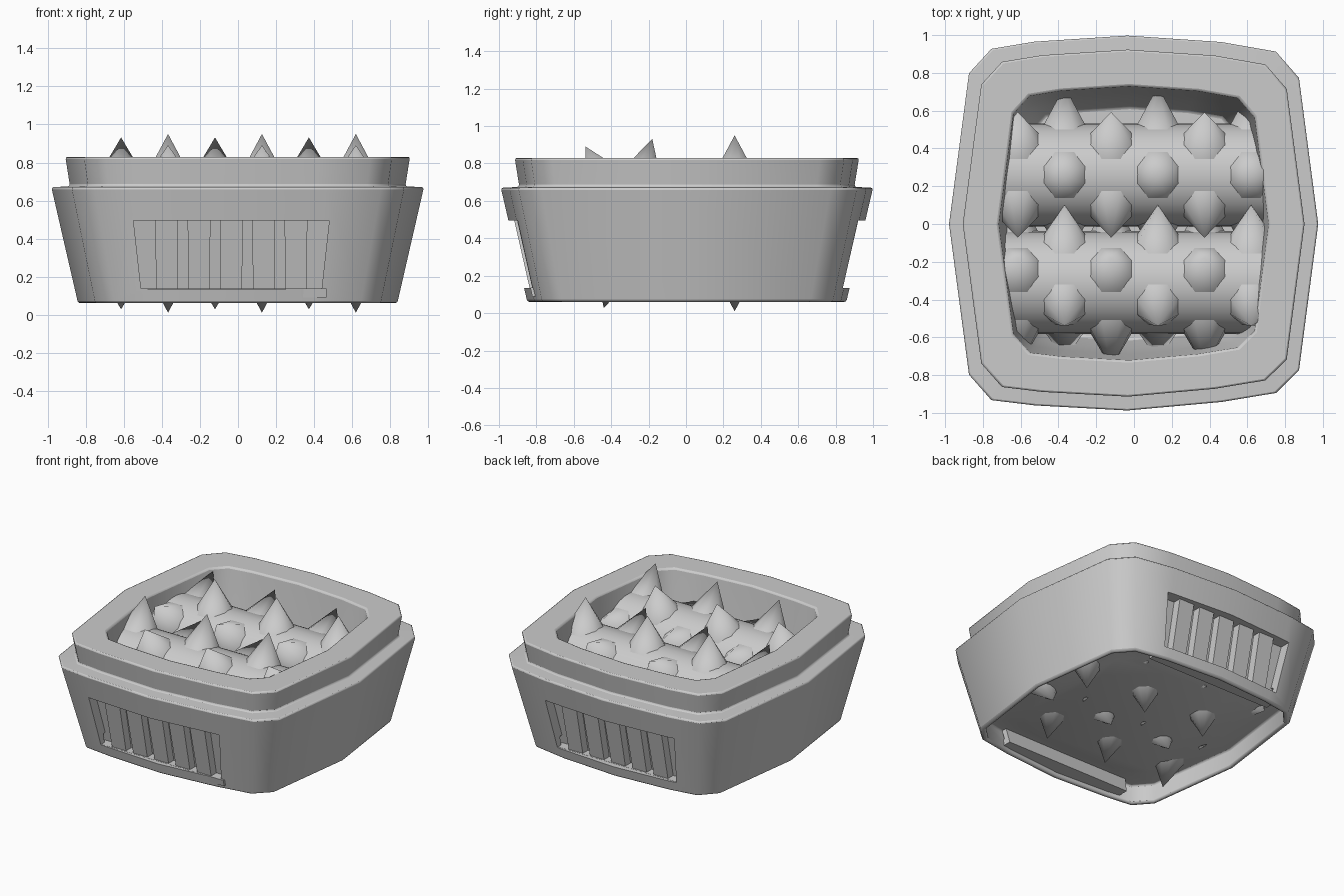
import bpy, bmesh
from math import radians
from mathutils import Matrix

if "Cube" in bpy.data.objects:
    bpy.data.objects.remove(bpy.data.objects["Cube"])

# Top outline of the housing: slightly bulged sides with cut corners
OUTLINE = [(-.035, 1.0), (-.527, .968), (-.757, .93), (-.876, .80), (-.982, 0),
           (-.876, -.80), (-.757, -.935), (-.527, -.963), (-.035, -.99), (.463, -.945),
           (.754, -.897), (.876, -.777), (.978, 0), (.876, .775), (.754, .915), (.463, .966)]


def finish(name, bm, angle=None):
    bmesh.ops.recalc_face_normals(bm, faces=bm.faces)
    me = bpy.data.meshes.new(name)
    bm.to_mesh(me)
    bm.free()
    ob = bpy.data.objects.new(name, me)
    bpy.context.collection.objects.link(ob)
    if angle:
        bpy.ops.object.select_all(action='DESELECT')
        ob.select_set(True)
        bpy.context.view_layer.objects.active = ob
        bpy.ops.object.shade_smooth_by_angle(angle=radians(angle))
    return ob


def wall_y(z):
    """Distance of the sloping outer wall from the middle."""
    return .855 + .225 * (z - .06)


def slab(name, cx, half_bot, half_top, d_out, d_in, z0, z1, side):
    """Block lying along the sloping wall between two depths."""
    bm = bmesh.new()
    rings = []
    for z, h in ((z0, half_bot), (z1, half_top)):
        yo, yi = side * (wall_y(z) - d_out), side * (wall_y(z) - d_in)
        rings.append([bm.verts.new(p) for p in
                      ((cx - h, yo, z), (cx + h, yo, z), (cx + h, yi, z), (cx - h, yi, z))])
    a, b = rings
    bm.faces.new(a)
    bm.faces.new(b)
    for i in range(4):
        j = (i + 1) % 4
        bm.faces.new((a[i], a[j], b[j], b[i]))
    return finish(name, bm)


# Housing: hopper bowl, rim, collar, step, tapered wall and hollow underside
PROFILE = [(.62, .19), (.665, .35), (.695, .55), (.73, .83), (.925, .83), (.90, .675),
           (1.0, .67), (.857, .06), (.825, .06), (.84, .20), (.70, .19), (.62, .16)]
bm = bmesh.new()
loops = [[bm.verts.new((x * s, y * s, z)) for x, y in OUTLINE] for s, z in PROFILE]
n = len(OUTLINE)
for a, b in zip(loops, loops[1:]):
    for i in range(n):
        j = (i + 1) % n
        bm.faces.new((a[i], a[j], b[j], b[i]))
bm.faces.new(loops[0])
bm.faces.new(loops[-1])
housing = finish("housing", bm, 45)
bevel = housing.modifiers.new("soft_edges", 'BEVEL')
bevel.width = .012
bevel.segments = 2
bevel.limit_method = 'ANGLE'
bevel.angle_limit = radians(50)

# Vents front and back: recess, back panel, lower ledge and bars
MID = -.035
for side, label in ((-1, "front"), (1, "back")):
    cutter = slab(label + "_vent_cutter", MID, .475, .515, -.1, .115, .135, .495, side)
    cutter.hide_render = True
    cutter.hide_viewport = True
    cutter.display_type = 'WIRE'
    cut = housing.modifiers.new(label + "_vent", 'BOOLEAN')
    cut.object = cutter
    cut.operation = 'DIFFERENCE'
    cut.solver = 'EXACT'
    slab(label + "_vent_panel", MID, .50, .54, .11, .15, .10, .52, side)
    slab(label + "_vent_ledge", MID, .50, .50, .04, .15, .09, .136, side)
    for i in range(5):
        slab(f"{label}_vent_bar_{i + 1}", MID + (i - 2) * .17, .056, .060,
             .05, .125, .13, .50, side)


# Crushing rollers: drum with rings of four spikes, every other ring turned
def roller(name, y, z, phase):
    bm = bmesh.new()
    bmesh.ops.create_cone(bm, cap_ends=True, segments=32, radius1=.272, radius2=.272, depth=1.42,
                          matrix=Matrix.Translation((0, y, z)) @ Matrix.Rotation(radians(90), 4, 'Y'))
    for i in range(6):
        for k in range(4):
            a = radians(phase + 45 * (i % 2) + 90 * k)
            m = (Matrix.Translation((-.615 + .247 * i, y, z)) @ Matrix.Rotation(-a, 4, 'X')
                 @ Matrix.Translation((0, 0, .345)) @ Matrix.Rotation(radians(22.5), 4, 'Z'))
            bmesh.ops.create_cone(bm, cap_ends=True, segments=8, radius1=.145, radius2=0,
                                  depth=.25, matrix=m)
    finish(name, bm, 50)


roller("rear_roller", .26, .48, 45)
roller("front_roller", -.31, .48, 16)
